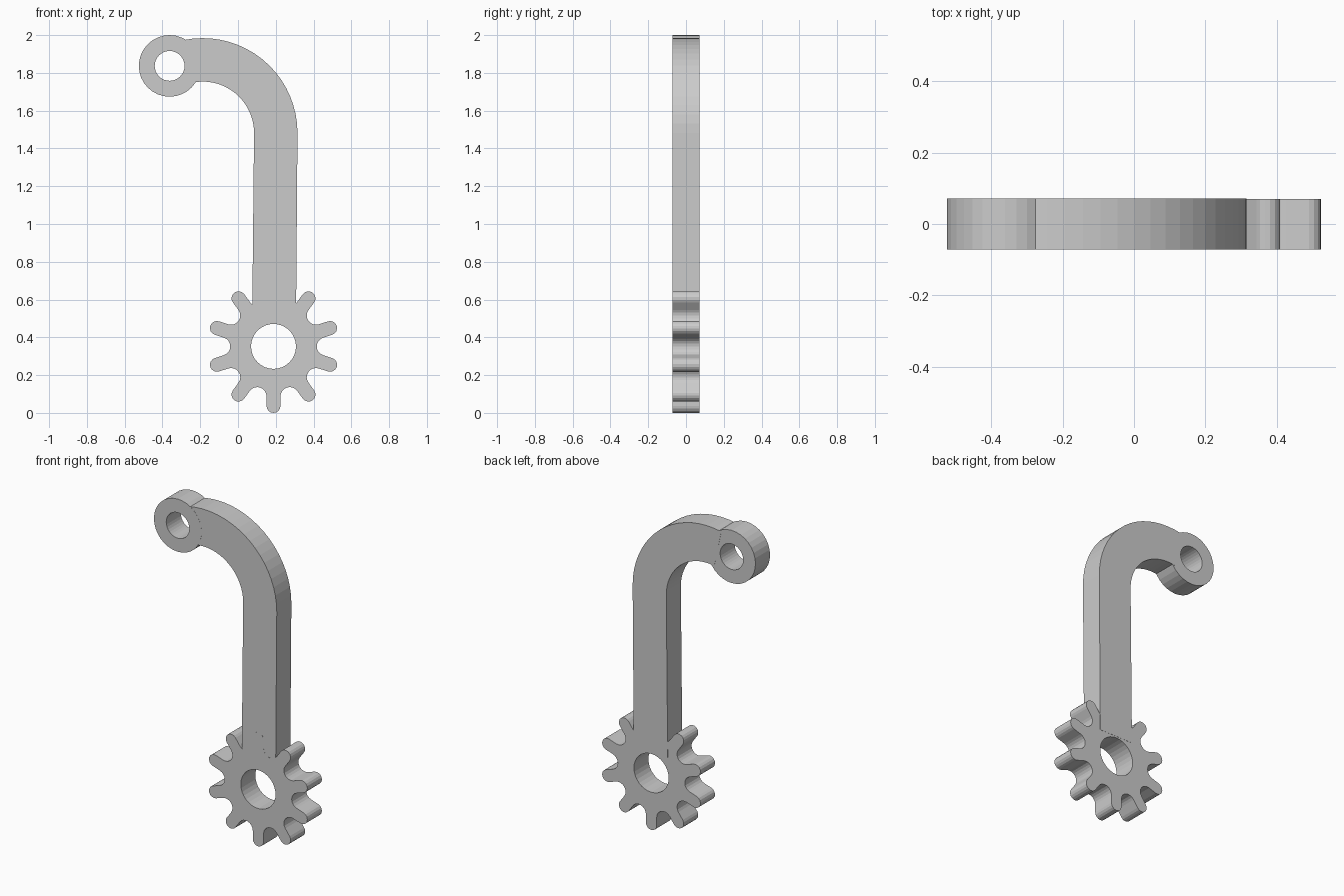
import bpy, bmesh
from math import sin, cos, pi, radians

if "Cube" in bpy.data.objects:
    bpy.data.objects.remove(bpy.data.objects["Cube"])


def arc(cx, cz, r, a0, a1, n, closed=False):
    """Points along an arc, angles in degrees."""
    steps = n if closed else n + 1
    return [(cx + r * cos(radians(a0 + (a1 - a0) * i / n)),
             cz + r * sin(radians(a0 + (a1 - a0) * i / n))) for i in range(steps)]


def circle(cx, cz, r, n):
    return arc(cx, cz, r, 0, 360, n, True)


def plate(name, loops, y0, y1):
    """Fill an outline (with optional holes) in XZ and extrude along Y."""
    bm = bmesh.new()
    edges = []
    for pts in loops:
        vs = [bm.verts.new((x, y0, z)) for x, z in pts]
        edges += [bm.edges.new((vs[i - 1], vs[i])) for i in range(len(vs))]
    bmesh.ops.triangle_fill(bm, edges=edges, use_beauty=True, normal=(0, -1, 0))
    ext = bmesh.ops.extrude_face_region(bm, geom=bm.faces[:], use_keep_orig=True)
    moved = [g for g in ext["geom"] if isinstance(g, bmesh.types.BMVert)]
    bmesh.ops.translate(bm, verts=moved, vec=(0, y1 - y0, 0))
    bmesh.ops.recalc_face_normals(bm, faces=bm.faces[:])
    # merge the cap triangles into clean flat faces where there is no hole
    if len(loops) == 1:
        bmesh.ops.dissolve_limit(bm, angle_limit=0.01, verts=bm.verts[:], edges=bm.edges[:])
    me = bpy.data.meshes.new(name)
    bm.to_mesh(me)
    bm.free()
    ob = bpy.data.objects.new(name, me)
    bpy.context.collection.objects.link(ob)
    return ob


# gear: ten parallel-sided teeth with round tips and round gaps
GX, GZ, TEETH = 0.188, 0.352, 10
half, root, tip = 0.037, 0.229, 0.352
step = 360 / TEETH
s = sin(pi / TEETH)
gap_c = (root - half) / (1 - s)
gap_r = gap_c - root
outline = []
for i in range(TEETH):
    a = -90 + i * step
    t = radians(a)
    outline += arc(GX + (tip - half) * cos(t), GZ + (tip - half) * sin(t), half, a - 90, a + 90, 8)
    b = a + step / 2
    t = radians(b)
    sweep = 90 - step / 2
    outline += arc(GX + gap_c * cos(t), GZ + gap_c * sin(t), gap_r,
                   b + 180 + sweep, b + 180 - sweep, 8)
plate("gear", [outline, circle(GX, GZ, 0.119, 32)], -0.0715, 0.0705)

# arm: straight shaft running into a quarter bend
BX, BZ = -0.187, 1.482
arm = [(0.075, 0.48), (0.307, 0.48)]
arm += arc(BX, BZ, 0.502, 0, 102, 18)
arm += arc(BX, BZ, 0.272, 102, 0, 18)
plate("arm", [arm], -0.071, 0.0715)

# eyelet ring at the end of the bend
EX, EZ = -0.362, 1.837
plate("eyelet", [circle(EX, EZ, 0.163, 32), circle(EX, EZ, 0.079, 32)], -0.0715, 0.071)
